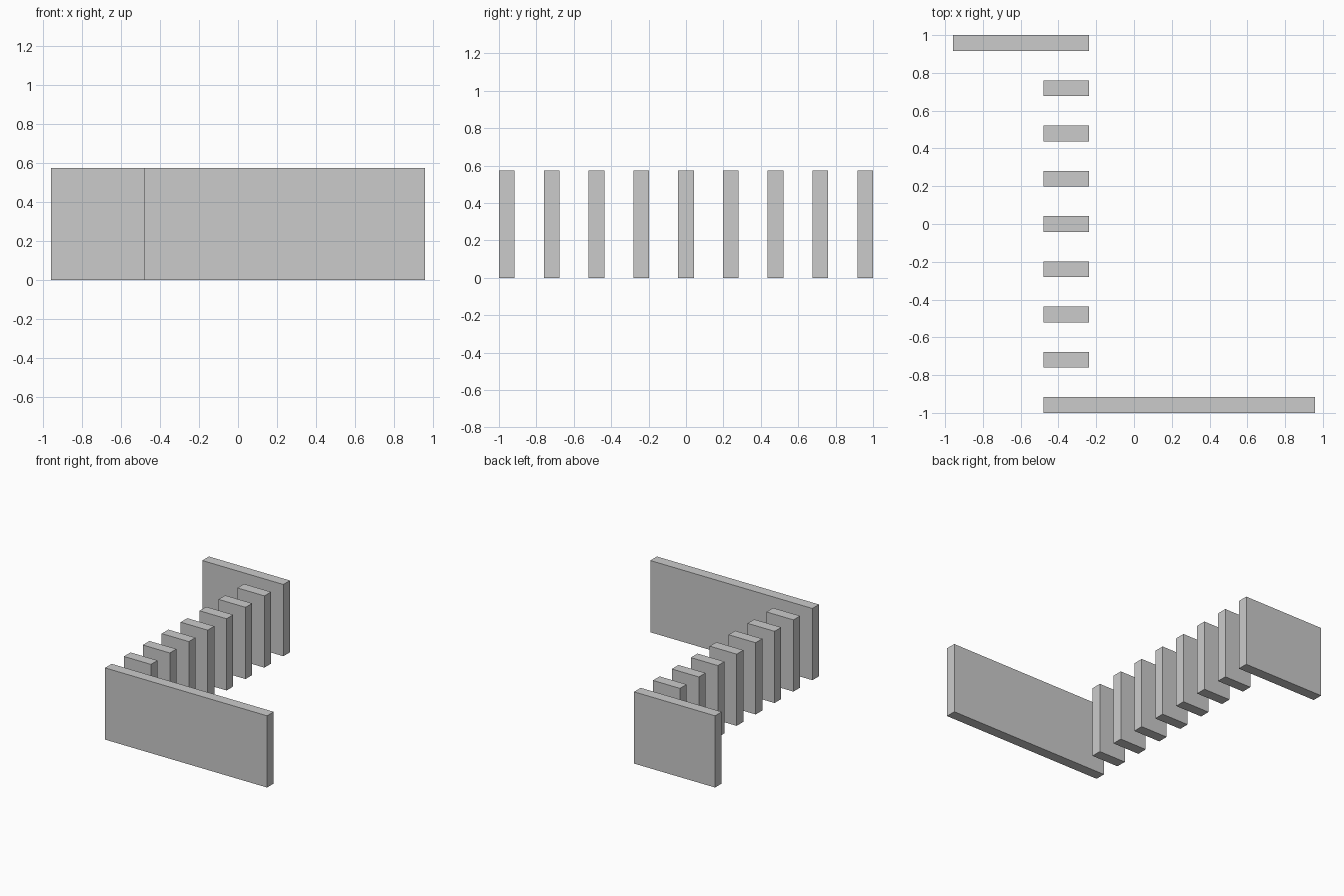
import bpy

if "Cube" in bpy.data.objects:
    bpy.data.objects.remove(bpy.data.objects["Cube"])

STEP = 0.2395              # spacing of the slabs along y
THICK = 2.0 - 8 * STEP     # slab thickness
HEIGHT = 2.4 * STEP


def slab(name, x0, x1, y):
    """Upright slab standing on z = 0, centred on y."""
    bpy.ops.mesh.primitive_cube_add(size=1, location=((x0 + x1) / 2, y, HEIGHT / 2))
    obj = bpy.context.object
    obj.name = name
    obj.scale = (x1 - x0, THICK, HEIGHT)
    bpy.ops.object.transform_apply(location=False, rotation=False, scale=True)
    return obj


# Long front wall and shorter back wall
slab("front_wall", -2 * STEP, 4 * STEP, -4 * STEP)
slab("back_wall", -4 * STEP, -STEP, 4 * STEP)

# Row of short slats between the walls
for i in range(-3, 4):
    slab(f"slat_{i + 4}", -2 * STEP, -STEP, i * STEP)
